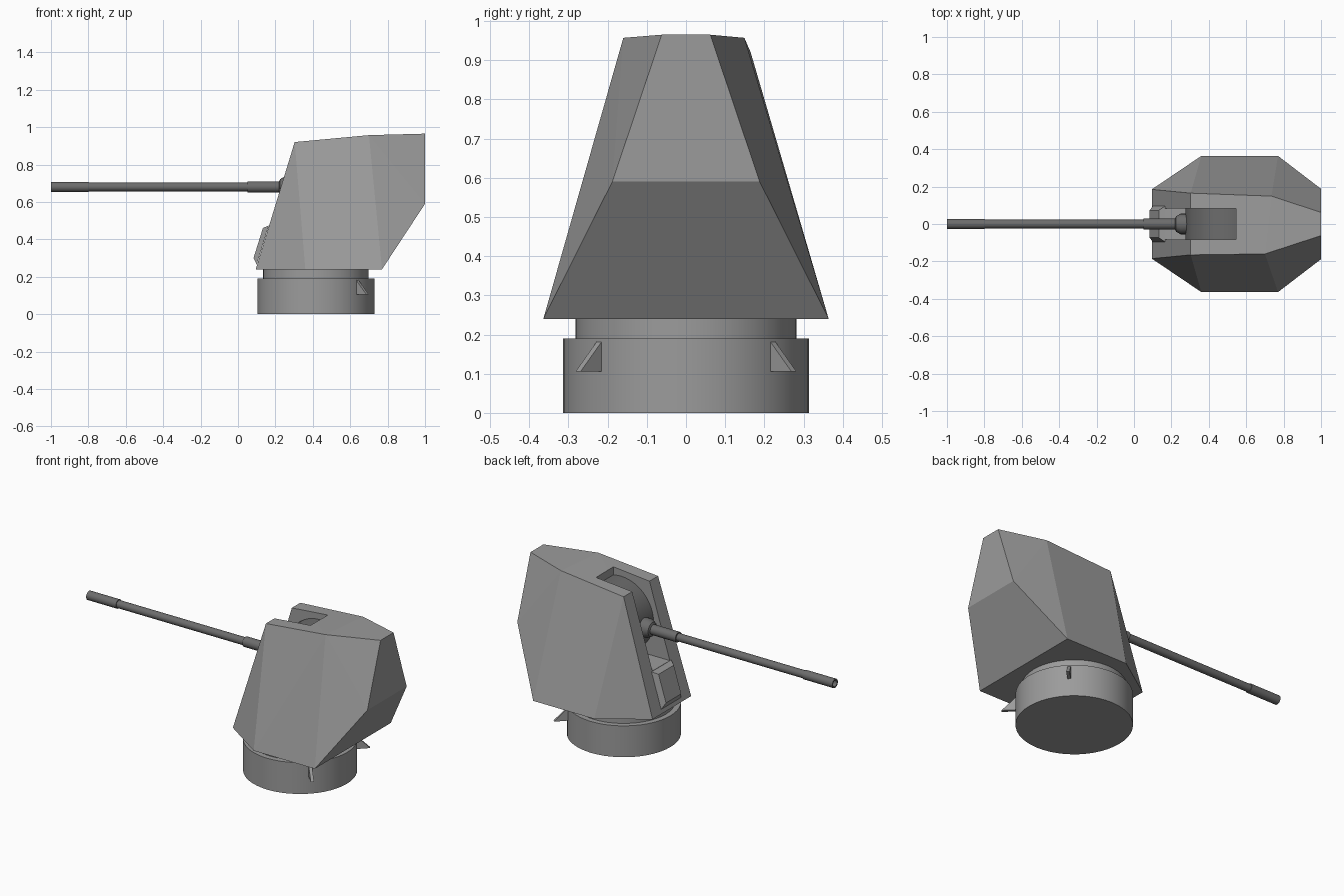
import bpy, bmesh, math
from mathutils import Matrix, Vector

if "Cube" in bpy.data.objects:
    bpy.data.objects.remove(bpy.data.objects["Cube"])


def material(name, v):
    m = bpy.data.materials.new(name)
    m.diffuse_color = (v, v, v, 1)
    m.use_nodes = True
    m.node_tree.nodes["Principled BSDF"].inputs["Base Color"].default_value = m.diffuse_color
    return m


GREY = material("hull grey", 0.33)
DARK = material("gun dark grey", 0.15)


def finish(name, bm, mat, smooth=False):
    bmesh.ops.recalc_face_normals(bm, faces=bm.faces[:])
    me = bpy.data.meshes.new(name)
    bm.to_mesh(me)
    bm.free()
    me.materials.append(mat)
    ob = bpy.data.objects.new(name, me)
    bpy.context.collection.objects.link(ob)
    if smooth:
        bpy.ops.object.select_all(action='DESELECT')
        ob.select_set(True)
        bpy.context.view_layer.objects.active = ob
        bpy.ops.object.shade_smooth_by_angle(angle=math.radians(35))
    return ob


def lathe(name, profile, mat, axis, centre, sides):
    """Revolve (position along axis, radius) points about an axis."""
    bm = bmesh.new()
    rot = Vector((0, 0, 1)).rotation_difference(Vector(axis)).to_matrix()
    rings = []
    for h, r in profile:
        pts = [(0, 0, h)] if r == 0 else [
            (r * math.cos(2 * math.pi * i / sides), r * math.sin(2 * math.pi * i / sides), h)
            for i in range(sides)]
        rings.append([bm.verts.new(rot @ Vector(p) + Vector(centre)) for p in pts])
    for a, b in zip(rings, rings[1:]):
        for i in range(sides):
            j = (i + 1) % sides
            ids = [a[i % len(a)], a[j % len(a)], b[j % len(b)], b[i % len(b)]]
            bm.faces.new(list(dict.fromkeys(ids)))
    return finish(name, bm, mat, True)


def hull(name, points, mat):
    """Faceted convex solid around a few corner points."""
    bm = bmesh.new()
    for p in points:
        bm.verts.new(p)
    bmesh.ops.convex_hull(bm, input=bm.verts[:])
    bmesh.ops.dissolve_limit(bm, angle_limit=0.01, verts=bm.verts[:], edges=bm.edges[:])
    return finish(name, bm, mat)


def both(x, y, z):
    return [(x, y, z), (x, -y, z)]


# round base and turning ring
CX = 0.417
lathe("base_drum", [(0, 0), (0, 0.314), (0.19, 0.314), (0.19, 0)], GREY, (0, 0, 1), (CX, 0, 0), 48)
lathe("turning_ring", [(0.18, 0), (0.18, 0.282), (0.25, 0.282), (0.25, 0)], GREY, (0, 0, 1), (CX, 0, 0), 48)

# two triangular fins at the rear of the base
for side, label in ((1, "left"), (-1, "right")):
    turn = Matrix.Rotation(side * math.pi / 4, 3, 'Z')
    tri = [(0.29, 0.105), (0.39, 0.105), (0.305, 0.19), (0.29, 0.19)]
    hull("base_fin_" + label,
         [turn @ Vector((r, t, z)) + Vector((CX, 0, 0)) for r, z in tri for t in (-0.009, 0.009)], GREY)

# faceted turret shell
shell = hull("turret_shell",
             both(0.095, 0.185, 0.24) + both(0.36, 0.364, 0.24) + both(0.77, 0.364, 0.24)
             + both(1.0, 0.188, 0.59) + both(1.0, 0.062, 0.965) + both(0.303, 0.165, 0.92)
             + [(0.735, 0.149, 0.957), (0.70, -0.16, 0.957)], GREY)

# gun slot cut through the front and roof
slot = hull("slot_cutter", [(x, y, z) for x in (-0.1, 0.545) for y in (-0.083, 0.083)
                            for z in (0.475, 1.2)], GREY)
slot.hide_render = True
slot.hide_viewport = True
cut = shell.modifiers.new("gun_slot", 'BOOLEAN')
cut.operation = 'DIFFERENCE'
cut.solver = 'EXACT'
cut.object = slot

# curved gun mantlet inside the slot
lathe("mantlet_drum", [(-0.082, 0), (-0.082, 0.22), (0.082, 0.22), (0.082, 0)], DARK,
      (0, 1, 0), (0.495, 0, 0.68), 48)

# hollow barrel with muzzle, sleeve and collar
lathe("gun_barrel", [(-0.88, 0), (-0.88, 0.019), (-1, 0.019), (-1, 0.027), (-0.8, 0.027),
                     (-0.8, 0.023), (0.05, 0.023), (0.05, 0.03), (0.22, 0.03), (0.225, 0.042),
                     (0.25, 0.055), (0.29, 0.055), (0.31, 0)], DARK, (1, 0, 0), (0, 0, 0.68), 24)

# bevelled box on the lower front plate
hull("front_box", both(0.10, 0.095, 0.265) + both(0.165, 0.095, 0.475)
     + both(0.083, 0.073, 0.30) + both(0.133, 0.073, 0.46), GREY)
